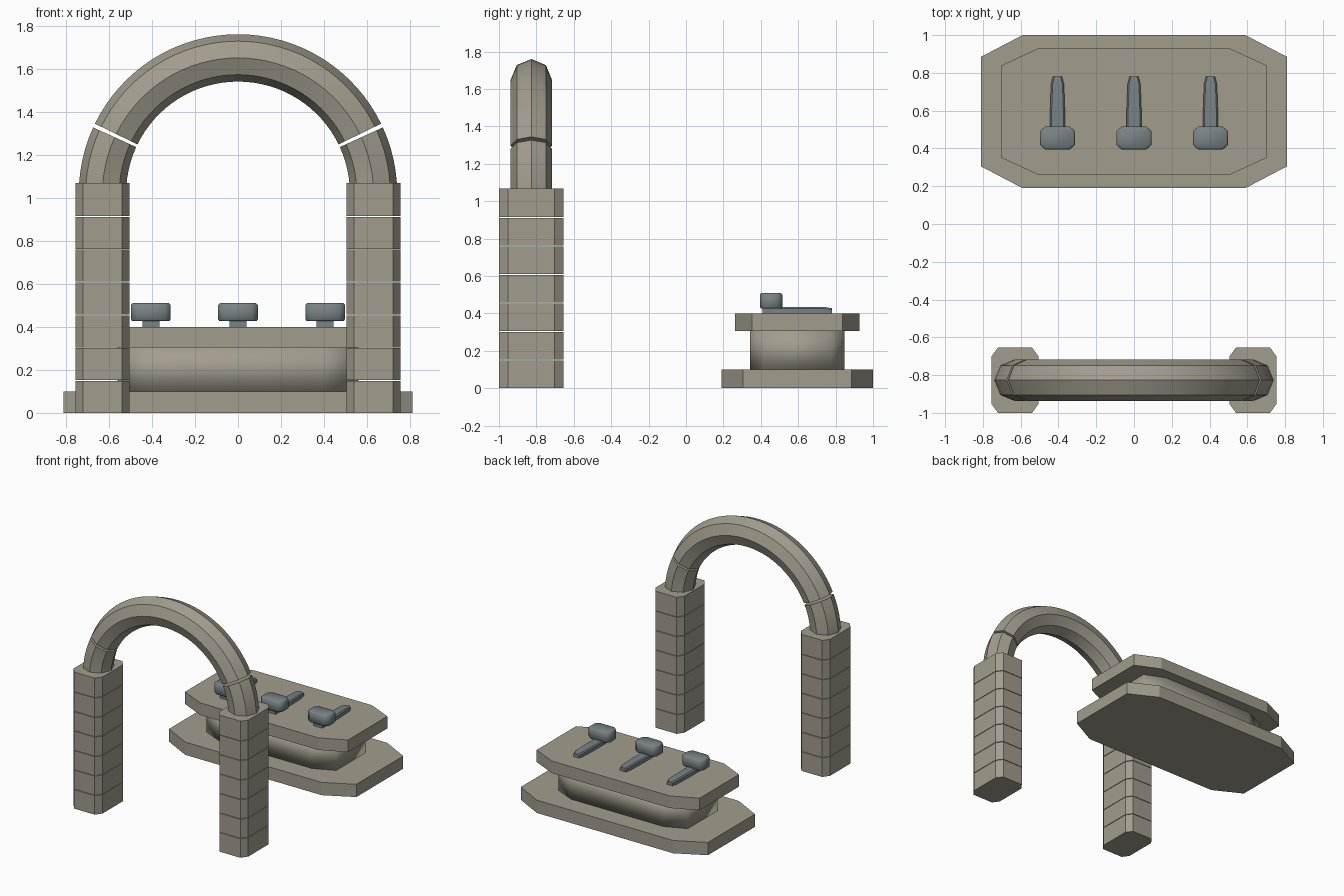
import bpy
import bmesh
from math import sin, cos, pi, radians

if "Cube" in bpy.data.objects:
    bpy.data.objects.remove(bpy.data.objects["Cube"], do_unlink=True)


def make_material(name, rgb):
    m = bpy.data.materials.new(name)
    m.use_nodes = True
    m.diffuse_color = (*rgb, 1)
    m.node_tree.nodes["Principled BSDF"].inputs["Base Color"].default_value = (*rgb, 1)
    return m


STONE = make_material("warm grey stone", (0.36, 0.335, 0.27))
METAL = make_material("blue grey metal", (0.19, 0.225, 0.235))


def loft(name, rings, material, smooth_angle=None):
    """Skin a list of equal-length rings and cap both ends."""
    bm = bmesh.new()
    rows = [[bm.verts.new(p) for p in ring] for ring in rings]
    n = len(rows[0])
    for a, b in zip(rows, rows[1:]):
        for i in range(n):
            j = (i + 1) % n
            bm.faces.new((a[i], a[j], b[j], b[i]))
    bm.faces.new(rows[0][::-1])
    bm.faces.new(rows[-1])
    bmesh.ops.recalc_face_normals(bm, faces=bm.faces)
    mesh = bpy.data.meshes.new(name)
    bm.to_mesh(mesh)
    bm.free()
    mesh.materials.append(material)
    ob = bpy.data.objects.new(name, mesh)
    bpy.context.collection.objects.link(ob)
    if smooth_angle:
        bpy.ops.object.select_all(action="DESELECT")
        ob.select_set(True)
        bpy.context.view_layer.objects.active = ob
        bpy.ops.object.shade_smooth_by_angle(angle=radians(smooth_angle))
    return ob


def octagon(cx, cy, z, hx, hy, ix, iy):
    """Rectangle hx by hy with corners cut back to ix and iy."""
    corner = [(hx, -iy), (hx, iy), (ix, hy), (-ix, hy),
              (-hx, iy), (-hx, -iy), (-ix, -hy), (ix, -hy)]
    return [(cx + x, cy + y, z) for x, y in corner]


def slab(name, cx, cy, z0, z1, shape, material):
    return loft(name, [octagon(cx, cy, z, *shape) for z in (z0, z1)], material)


# Gate: two pillars of stacked blocks
GATE_Y, SPAN, BLOCKS, PITCH, GAP = -0.827, 0.63, 7, 0.1525, 0.004
for side, sx in (("left", 1), ("right", -1)):
    for k in range(BLOCKS):
        top = (k + 1) * PITCH - (GAP if k < BLOCKS - 1 else 0)
        slab(f"{side}_pillar_block_{k + 1}", sx * SPAN, GATE_Y, k * PITCH, top,
             (0.125, 0.173, 0.09, 0.125), STONE)


# Gate: eight-sided arch in three pieces
def arch_piece(name, start, end, steps):
    rings = []
    for s in range(steps + 1):
        t = radians(start + (end - start) * s / steps)
        ring = []
        for i in range(8):
            a = i * pi / 4
            r = SPAN + 0.11 * cos(a)
            ring.append((r * cos(t), GATE_Y + 0.11 * sin(a), 1.02 + r * sin(t)))
        rings.append(ring)
    loft(name, rings, STONE, 30)


arch_piece("arch_left_foot", 0, 24.5, 6)
arch_piece("arch_crown", 26, 154, 32)
arch_piece("arch_right_foot", 155.5, 180, 6)

# Pedestal: base slab, soft-shaded body, table slab
TABLE_Y = 0.595
slab("pedestal_base", 0, TABLE_Y, 0, 0.1, (0.81, 0.405, 0.59, 0.29), STONE)
body = slab("pedestal_body", 0, TABLE_Y, 0.1, 0.305, (0.56, 0.253, 0.40, 0.182), STONE)
body.data.polygons.foreach_set("use_smooth", [True] * len(body.data.polygons))
slab("pedestal_table", 0, TABLE_Y, 0.305, 0.4, (0.705, 0.333, 0.51, 0.243), STONE)

# Three hammer-shaped tools: flat shaft with a tapered tip, and a chunky head
for n, x in enumerate((-0.405, 0, 0.405)):
    shaft = []
    for y, w, z0, z1 in ((0.41, 0.039, 0.4, 0.434), (0.60, 0.039, 0.4, 0.434),
                         (0.74, 0.034, 0.4, 0.434), (0.78, 0.024, 0.4, 0.428)):
        c = 0.008
        shaft.append([(x - w, y, z0), (x + w, y, z0), (x + w, y, z1 - c),
                      (x + w - c, y, z1), (x - w + c, y, z1), (x - w, y, z1 - c)])
    loft(f"tool_shaft_{n + 1}", shaft, METAL, 40)
    head = []
    for z, d in ((0.426, 0.006), (0.434, 0), (0.502, 0), (0.51, 0.008)):
        head.append(octagon(x, 0.455, z, 0.092 - d, 0.06 - d, 0.066 - d, 0.037 - d))
    loft(f"tool_head_{n + 1}", head, METAL, 50)
